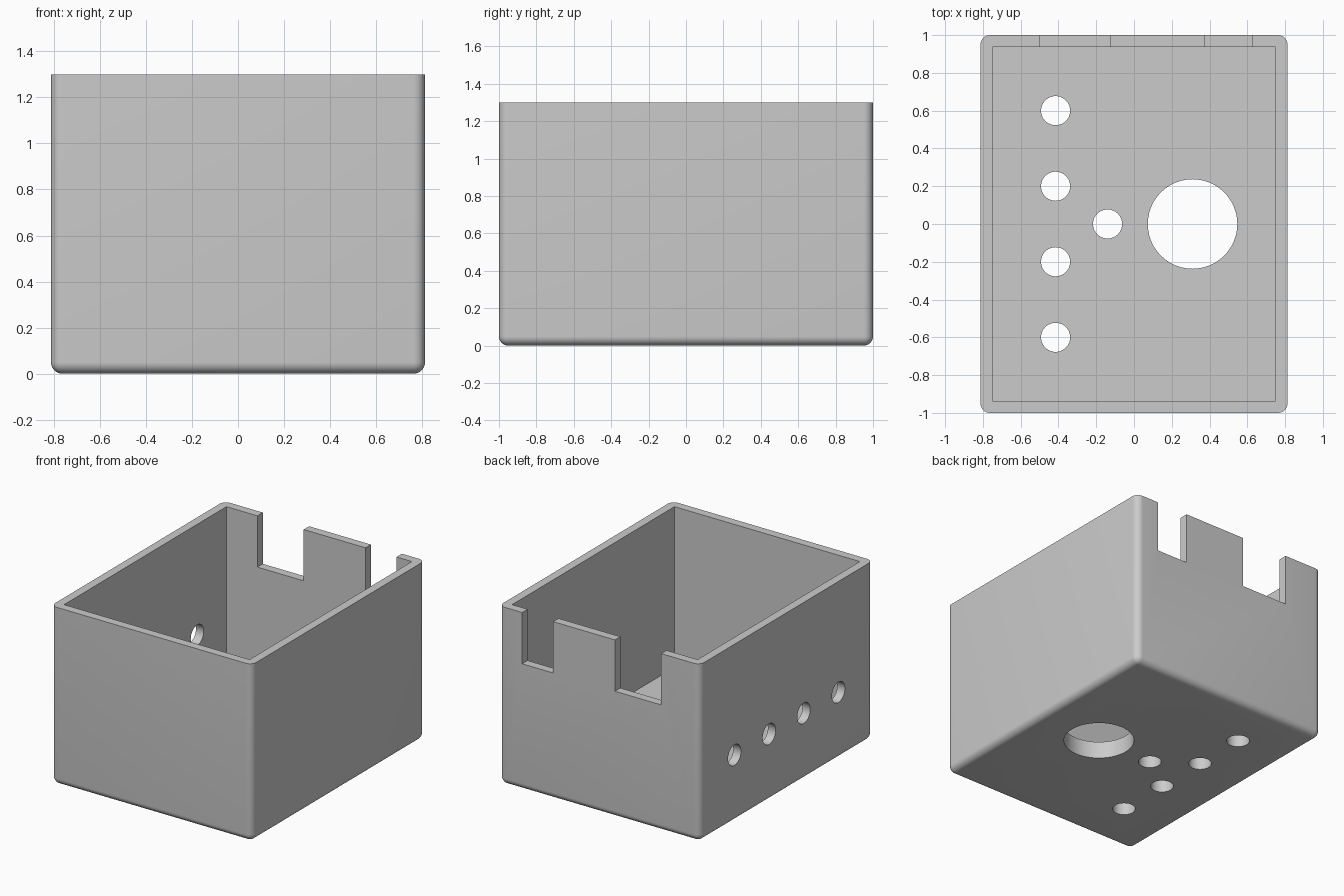
import bpy
import bmesh
from math import radians, pi
from mathutils import Matrix, Vector

default = bpy.data.objects.get("Cube")
if default:
    bpy.data.objects.remove(default, do_unlink=True)

WIDTH, DEPTH, HEIGHT = 1.625, 2.0, 1.3
WALL, FLOOR, ROUND = 0.0625, 0.125, 0.05

grey = bpy.data.materials.new("plain grey")
grey.use_nodes = True
colour = (0.6, 0.6, 0.6, 1)
grey.diffuse_color = colour
grey.node_tree.nodes["Principled BSDF"].inputs["Base Color"].default_value = colour


def make_object(name, bm):
    mesh = bpy.data.meshes.new(name)
    bm.to_mesh(mesh)
    bm.free()
    mesh.materials.append(grey)
    obj = bpy.data.objects.new(name, mesh)
    bpy.context.collection.objects.link(obj)
    return obj


def block(name, low, high):
    low, high = Vector(low), Vector(high)
    bm = bmesh.new()
    bmesh.ops.create_cube(bm, size=1, matrix=Matrix.Translation((low + high) / 2)
                          @ Matrix.Diagonal((*(high - low), 1)))
    return make_object(name, bm)


def drill(name, centre, radius, sideways=False):
    turn = Matrix.Rotation(pi / 2, 4, "Y") if sideways else Matrix()
    bm = bmesh.new()
    bmesh.ops.create_cone(bm, cap_ends=True, segments=48, radius1=radius, radius2=radius,
                          depth=0.4, matrix=Matrix.Translation(centre) @ turn)
    return make_object(name, bm)


# Outer shell, rounded everywhere except the open rim
box = block("enclosure", (-WIDTH / 2, -DEPTH / 2, 0), (WIDTH / 2, DEPTH / 2, HEIGHT))
bm = bmesh.new()
bm.from_mesh(box.data)
edges = [e for e in bm.edges if min(v.co.z for v in e.verts) < HEIGHT / 2]
bmesh.ops.bevel(bm, geom=edges, offset=ROUND, segments=8, profile=0.5, affect="EDGES")
bm.to_mesh(box.data)
bm.free()

# Inner cavity
inner_x, inner_y = WIDTH / 2 - WALL, DEPTH / 2 - WALL
cutters = [block("cavity_cutter", (-inner_x, -inner_y, FLOOR), (inner_x, inner_y, HEIGHT + 0.2))]

# Notches in the back rim
for x0, x1 in ((-0.5, -0.125), (0.375, 0.625)):
    cutters.append(block("notch_cutter", (x0, inner_y - 0.1, HEIGHT - 0.375),
                         (x1, DEPTH / 2 + 0.1, HEIGHT + 0.1)))

# Row of holes in the floor and matching row in the side wall
for y in (-0.6, -0.2, 0.2, 0.6):
    cutters.append(drill("floor_hole_cutter", (-0.415, y, 0.06), 0.077))
    cutters.append(drill("side_hole_cutter", (-WIDTH / 2, y, 0.49), 0.075, True))

# Central small hole and large round opening
cutters.append(drill("centre_hole_cutter", (-0.14, 0, 0.06), 0.077))
cutters.append(drill("large_hole_cutter", (0.31, 0, 0.06), 0.237))

# Apply the cuts in order
bpy.ops.object.select_all(action="DESELECT")
bpy.context.view_layer.objects.active = box
box.select_set(True)
for cutter in cutters:
    cutter.hide_render = True
    cut = box.modifiers.new("cut", "BOOLEAN")
    cut.object = cutter
    cut.operation = "DIFFERENCE"
    cut.solver = "EXACT"
    bpy.ops.object.modifier_apply(modifier=cut.name)
for cutter in cutters:
    bpy.data.objects.remove(cutter, do_unlink=True)

bpy.ops.object.shade_smooth_by_angle(angle=radians(30))
